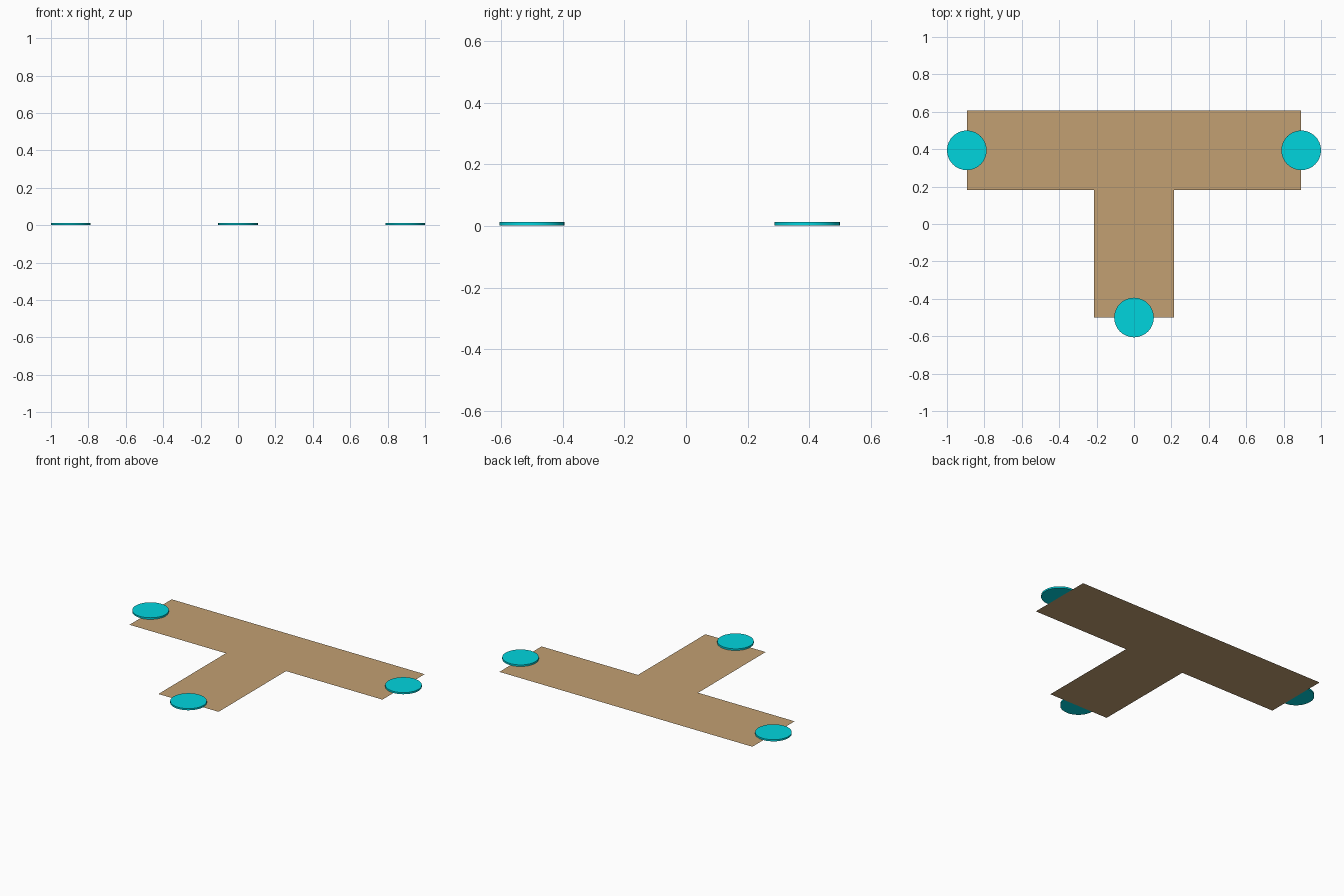
import bpy, bmesh

if "Cube" in bpy.data.objects:
    bpy.data.objects.remove(bpy.data.objects["Cube"])

HALF = 0.2128      # half width of the path
REACH = 0.894      # distance from junction to each end
CY = 0.394         # junction centre in y
DISC_R = 0.106


def material(name, color):
    m = bpy.data.materials.new(name)
    m.diffuse_color = color
    m.use_nodes = True
    m.node_tree.nodes["Principled BSDF"].inputs["Base Color"].default_value = m.diffuse_color
    return m


tan = material("tan", (0.54, 0.35, 0.17, 1))
cyan = material("cyan", (0.0, 0.66, 0.73, 1))

# flat T-shaped path
right = [(HALF, CY - REACH), (HALF, CY - HALF), (REACH, CY - HALF), (REACH, CY + HALF)]
outline = right + [(-x, y) for x, y in reversed(right)]
bm = bmesh.new()
bm.faces.new([bm.verts.new((x, y, 0)) for x, y in outline])
mesh = bpy.data.meshes.new("path_surface")
bm.to_mesh(mesh)
bm.free()
path = bpy.data.objects.new("path_surface", mesh)
bpy.context.collection.objects.link(path)
mesh.materials.append(tan)

# thin marker disc at each open end
for name, x, y in (("left", -REACH, CY), ("right", REACH, CY), ("front", 0, CY - REACH)):
    bpy.ops.mesh.primitive_cylinder_add(vertices=32, radius=DISC_R, depth=0.0106,
                                        location=(x, y, 0.0075))
    disc = bpy.context.object
    disc.name = name + "_end_marker"
    disc.data.materials.append(cyan)
    bpy.ops.object.shade_smooth_by_angle()
